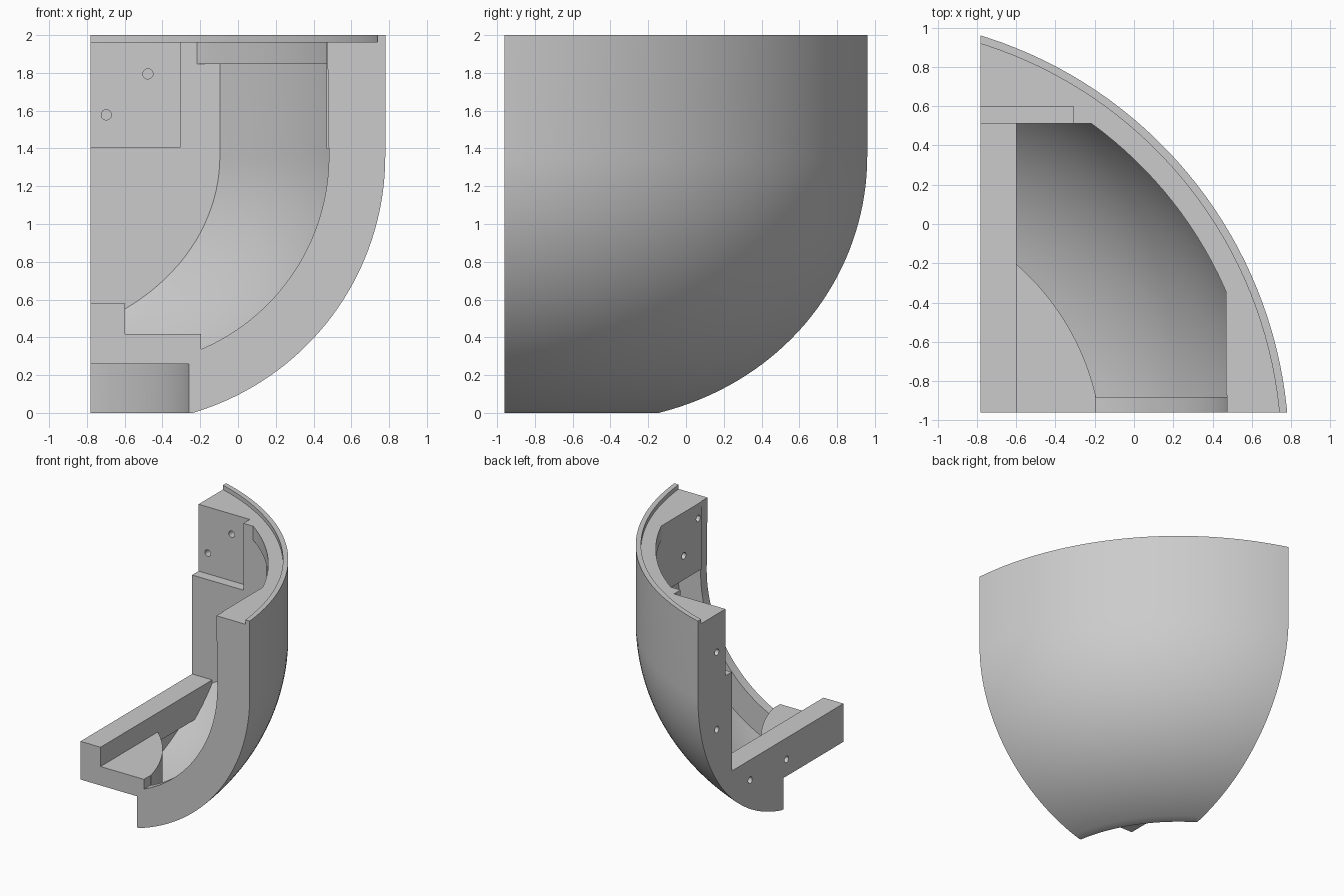
import bpy, bmesh
from math import cos, sin, pi, asin, radians
from mathutils import Matrix, Vector

cube = bpy.data.objects.get("Cube")
if cube:
    bpy.data.objects.remove(cube)

AXIS_X, AXIS_Y = -1.433, -1.165     # axis of the bowl
WALL_R, INNER_R = 2.2225, 2.145     # outer and inner wall radius
ARC_R, ARC_Z = 0.8025, 1.36         # centre of the bowl's curved profile
RIB = 1.1115                        # curve radius of the front rib
PLATE_R = 1.272                     # edge of the bottom plate
LEFT, FRONT = -0.782, -0.96         # cut planes of the segment


def make(name, bm):
    bmesh.ops.recalc_face_normals(bm, faces=bm.faces[:])
    mesh = bpy.data.meshes.new(name)
    bm.to_mesh(mesh)
    bm.free()
    obj = bpy.data.objects.new(name, mesh)
    bpy.context.collection.objects.link(obj)
    return obj


def arc(radius, start_r, steps=36):
    """Profile points from start_r near the bottom up to the vertical wall."""
    a0 = asin((start_r - ARC_R) / radius)
    angles = [a0 + (pi / 2 - a0) * i / steps for i in range(steps + 1)]
    return [(ARC_R + radius * sin(a), ARC_Z - radius * cos(a)) for a in angles]


def lathe(name, profile, steps=180):
    bm = bmesh.new()
    verts = [bm.verts.new((AXIS_X + r, AXIS_Y, z)) for r, z in profile]
    edges = [bm.edges.new(pair) for pair in zip(verts, verts[1:])]
    bmesh.ops.spin(bm, geom=verts + edges, cent=(AXIS_X, AXIS_Y, 0), axis=(0, 0, 1),
                   angle=2 * pi, steps=steps, use_merge=True)
    bmesh.ops.remove_doubles(bm, verts=bm.verts[:], dist=1e-5)
    return make(name, bm)


def box(name, low, high):
    bm = bmesh.new()
    bmesh.ops.create_cube(bm, size=1)
    low, high = Vector(low), Vector(high)
    for v in bm.verts:
        v.co = (low + high) / 2 + v.co * (high - low)
    return make(name, bm)


def prism(name, outline, y0, y1):
    bm = bmesh.new()
    face = bm.faces.new([bm.verts.new((x, y0, z)) for x, z in outline])
    ext = bmesh.ops.extrude_face_region(bm, geom=[face])["geom"]
    bmesh.ops.translate(bm, vec=(0, y1 - y0, 0),
                        verts=[g for g in ext if isinstance(g, bmesh.types.BMVert)])
    return make(name, bm)


def drill(name, centre, axis):
    bm = bmesh.new()
    turn = Matrix.Rotation(pi / 2, 4, "Y" if axis == "X" else "X")
    bmesh.ops.create_cone(bm, cap_ends=True, segments=24, radius1=0.027, radius2=0.027,
                          depth=0.24, matrix=Matrix.Translation(centre) @ turn)
    return make(name, bm)


def combine(target, tool, operation="DIFFERENCE"):
    mod = target.modifiers.new("cut", "BOOLEAN")
    mod.operation, mod.solver, mod.object = operation, "EXACT", tool
    bpy.context.view_layer.objects.active = target
    bpy.ops.object.modifier_apply(modifier=mod.name)
    bpy.data.objects.remove(tool)


# Solid bowl with a thin raised lip, trimmed to one segment
lip_r = WALL_R - 0.04
shell = lathe("bowl_segment", [(0, 0)] + arc(WALL_R - ARC_R, 1.2105)
              + [(WALL_R, 2), (lip_r, 2), (lip_r, 1.963), (0, 1.963)])
combine(shell, box("segment_trim", (LEFT, FRONT, -1), (3, 3, 3)), "INTERSECT")

# Main cavity with an overhanging rim, leaving the side block and the arm
cavity = lathe("cavity", [(0, 0.418), (PLATE_R, 0.418)] + arc(INNER_R - ARC_R, PLATE_R)
               + [(INNER_R, 1.847), (2.071, 1.847), (2.071, 2.3), (0, 2.3)])
combine(cavity, box("cavity_limits", (-0.70, -0.88, -1), (3, 0.512, 3)), "INTERSECT")
combine(cavity, box("side_block", (0.468, -2, 1.4), (3, 2, 3)))
combine(cavity, box("side_arm", (-2, -2, 0.335), (-0.597, 2, 3)))
combine(shell, cavity)

# Opening through the front rib
opening = [(AXIS_X + r, z) for r, z in arc(RIB, -0.197 - AXIS_X)]
opening = [(-0.597, 0.418), (-0.197, 0.418)] + opening + [(0.469, 2.3), (-0.597, 2.3)]
combine(shell, prism("front_opening", opening, -1.3, -0.87))

# Clearance above the side arm, the bottom recess and the back pocket
combine(shell, box("arm_clearance", (-1.2, -1.3, 0.579), (-0.59, 0.512, 2.4)))
combine(shell, lathe("bottom_recess", [(0, -0.5), (1.191, -0.5), (1.191, 0.26), (0, 0.26)]))
combine(shell, box("back_pocket", (-1.2, 0.4, 1.405), (-0.308, 0.597, 2.4)))

# Screw holes
for x, z in ((-0.477, 1.795), (-0.697, 1.578)):
    combine(shell, drill("pocket_hole", (x, 0.597, z), "Y"))
for y, z in ((-0.83, 1.84), (-0.64, 1.6)):
    combine(shell, drill("block_hole", (0.468, y, z), "X"))
for y, z in ((0.71, 1.645), (0.71, 1.0), (0.27, 0.41), (-0.21, 0.40)):
    combine(shell, drill("side_hole", (LEFT, y, z), "X"))

# Single grey material
grey = bpy.data.materials.new("light_grey")
grey.use_nodes = True
colour = (0.6, 0.6, 0.6, 1)
grey.diffuse_color = colour
grey.node_tree.nodes["Principled BSDF"].inputs["Base Color"].default_value = colour
shell.data.materials.clear()
shell.data.materials.append(grey)

bpy.ops.object.select_all(action="DESELECT")
shell.select_set(True)
bpy.context.view_layer.objects.active = shell
bpy.ops.object.shade_smooth_by_angle(angle=radians(20))
